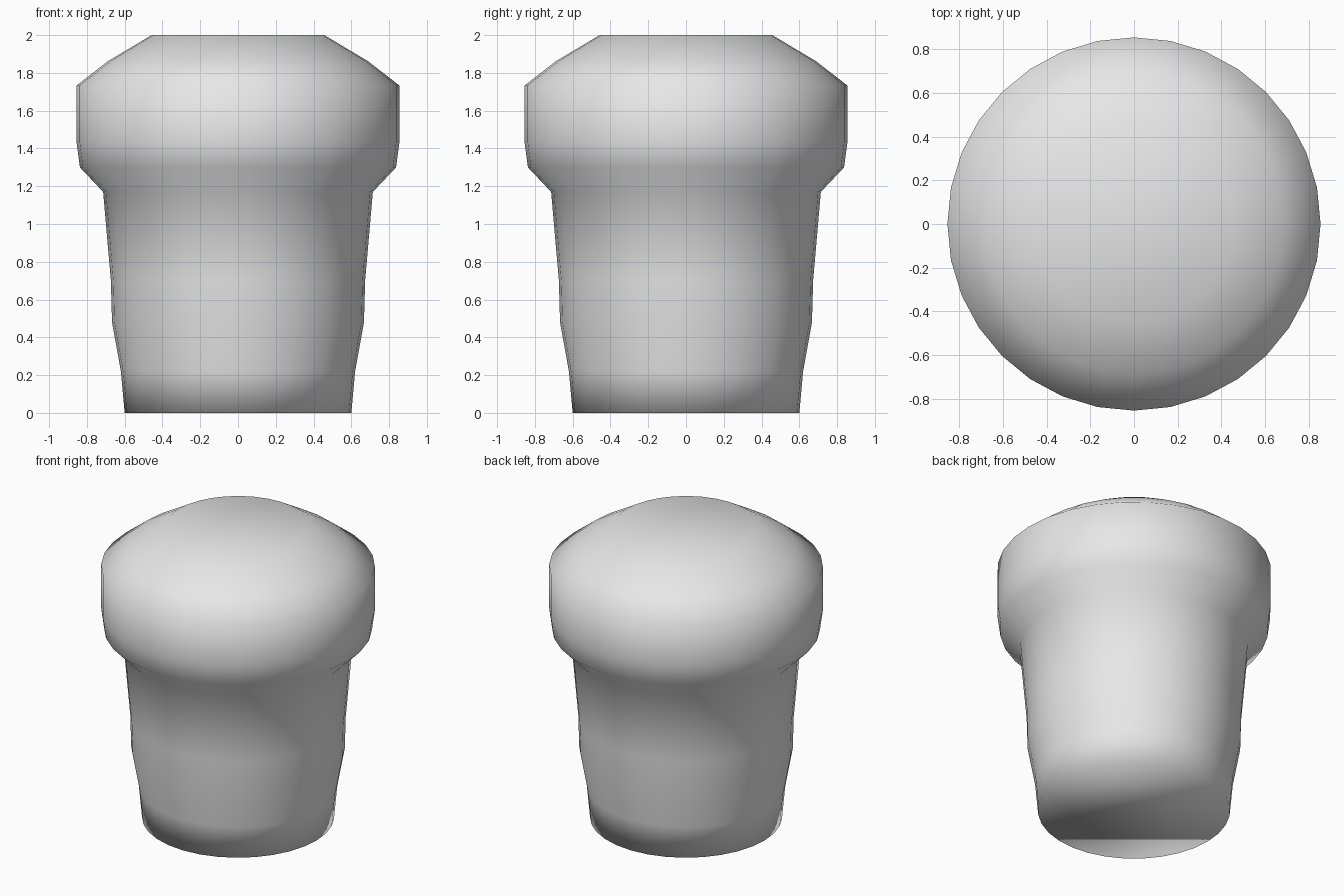
import bpy
import bmesh
import math

default = bpy.data.objects.get("Cube")
if default:
    bpy.data.objects.remove(default, do_unlink=True)

SIDES = 32
# Outline from the base to the top: radius, height
PROFILE = [
    (0.60, 0.0), (0.62, 0.22), (0.667, 0.48), (0.673, 0.70), (0.714, 1.17),
    (0.837, 1.30), (0.855, 1.435), (0.855, 1.733), (0.687, 1.863), (0.457, 2.0),
]


def grey_material():
    mat = bpy.data.materials.new("light grey")
    colour = (0.8, 0.8, 0.8, 1.0)
    mat.use_nodes = True
    mat.diffuse_color = colour
    mat.node_tree.nodes["Principled BSDF"].inputs["Base Color"].default_value = colour
    return mat


def lathe(name, profile, material):
    bm = bmesh.new()
    rings = []
    for radius, z in profile:
        angles = [math.tau * i / SIDES for i in range(SIDES)]
        rings.append([bm.verts.new((radius * math.cos(a), radius * math.sin(a), z))
                      for a in angles])
    # Side wall
    for low, high in zip(rings, rings[1:]):
        for i in range(SIDES):
            j = (i + 1) % SIDES
            bm.faces.new((low[i], low[j], high[j], high[i]))
    # Flat base and flat top
    bm.faces.new(reversed(rings[0]))
    bm.faces.new(rings[-1])
    # The whole surface shades softly, rims included
    for face in bm.faces:
        face.smooth = True
    mesh = bpy.data.meshes.new(name)
    bm.to_mesh(mesh)
    bm.free()
    mesh.materials.append(material)
    obj = bpy.data.objects.new(name, mesh)
    bpy.context.collection.objects.link(obj)
    return obj


# Tapered stem with a wide rounded head
lathe("stopper_body", PROFILE, grey_material())
